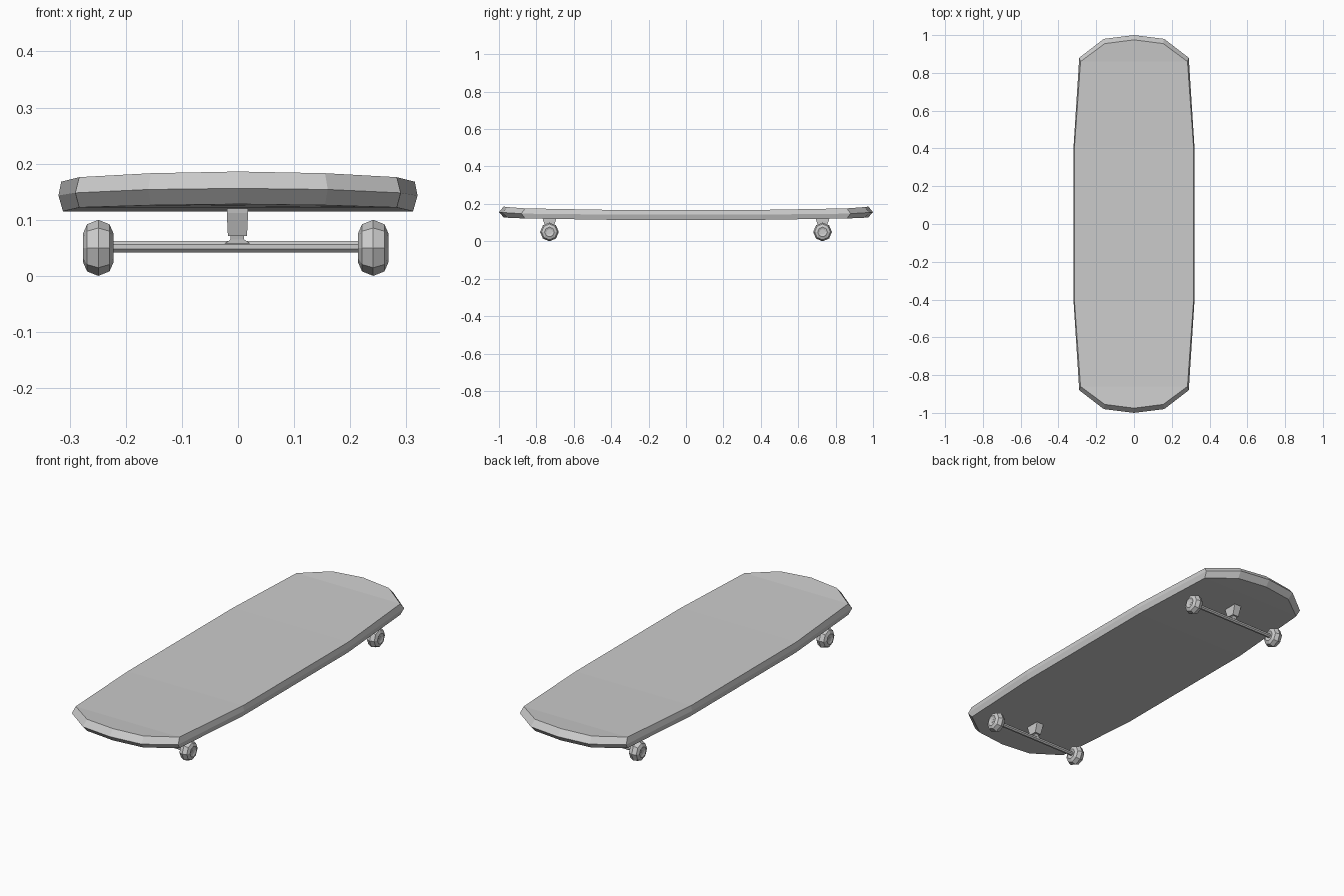
import bpy, bmesh, math
from mathutils import Vector

if "Cube" in bpy.data.objects:
    bpy.data.objects.remove(bpy.data.objects["Cube"])


def finish(name, bm):
    bmesh.ops.remove_doubles(bm, verts=bm.verts, dist=1e-5)
    bmesh.ops.recalc_face_normals(bm, faces=bm.faces)
    mesh = bpy.data.meshes.new(name)
    bm.to_mesh(mesh)
    bm.free()
    ob = bpy.data.objects.new(name, mesh)
    bpy.context.collection.objects.link(ob)
    return ob


def bridge(bm, a, b):
    n = len(a)
    for i in range(n):
        bm.faces.new((a[i], a[(i + 1) % n], b[(i + 1) % n], b[i]))


# Deck: three stacked outlines, given as one quarter (x, y, z)
def outline(q):
    right = [(x, -y, z) for x, y, z in q] + [(x, y, z) for x, y, z in reversed(q)]
    left = [(-x, y, z) for x, y, z in reversed(right) if x > 0]
    return right + left


def deck():
    top = [(0, .975, .186), (.155, .955, .183), (.283, .86, .176), (.315, .41, .168)]
    mid = [(0, 1.0, .156), (.16, .98, .154), (.29, .88, .148), (.32, .41, .143)]
    low = [(0, .975, .128), (.155, .955, .126), (.283, .86, .122), (.312, .41, .115)]
    bm = bmesh.new()
    rings = [[bm.verts.new(p) for p in outline(q)] for q in (top, mid, low)]
    bridge(bm, rings[0], rings[1])
    bridge(bm, rings[1], rings[2])
    for r in (rings[0], rings[2]):
        # front end, front panel, middle panel, rear panel, rear end
        bm.faces.new([r[12], r[13], r[0], r[1], r[2]])
        bm.faces.new([r[2], r[3], r[11], r[12]])
        bm.faces.new([r[3], r[4], r[10], r[11]])
        bm.faces.new([r[4], r[5], r[9], r[10]])
        bm.faces.new([r[5], r[6], r[7], r[8], r[9]])
    finish("deck", bm)


# Lathe around the x axis from (offset, radius) pairs
def lathe_x(name, profile, sides, centre, phase=0.0):
    bm = bmesh.new()
    c = Vector(centre)
    rings = []
    for dx, r in profile:
        angles = [2 * math.pi * i / sides + phase for i in range(sides)]
        rings.append([bm.verts.new(c + Vector((dx, r * math.cos(a), r * math.sin(a))))
                      for a in angles])
    for a, b in zip(rings, rings[1:]):
        bridge(bm, a, b)
    bm.faces.new(rings[0])
    bm.faces.new(rings[-1])
    return finish(name, bm)


# Truck post: stacked rectangles (half x, half y, y shift, z)
def post(name, sections, y):
    bm = bmesh.new()
    rings = [[bm.verts.new((sx * hx - .001, y + dy + sy * hy, z))
              for sx, sy in ((-1, -1), (1, -1), (1, 1), (-1, 1))]
             for hx, hy, dy, z in sections]
    for a, b in zip(rings, rings[1:]):
        bridge(bm, a, b)
    bm.faces.new(rings[0])
    bm.faces.new(rings[-1])
    finish(name, bm)


deck()

WHEEL = [(-.023, .015), (-.027, .026), (-.020, .042), (0, .050),
         (.020, .042), (.027, .026), (.023, .015)]

for end, s in (("front", -1), ("rear", 1)):
    y = s * .73
    post(end + "_truck_base", [(.019, .036, 0, .125), (.019, .034, 0, .112),
                               (.017, .020, 0, .071)], y)
    post(end + "_truck_neck", [(.012, .012, 0, .073), (.012, .010, 0, .065),
                               (.022, .009, 0, .058)], y)
    lathe_x(end + "_axle", [(-.249, .0108), (.241, .0108)], 8, (0, y, .052), math.pi / 8)
    for side, x in (("left", -.249), ("right", .241)):
        lathe_x(f"{end}_{side}_wheel", WHEEL, 8, (x, y, .050))
        # hub nut
        lathe_x(f"{end}_{side}_hub", [(-.024, .009), (.024, .009)], 6, (x, y, .050))
